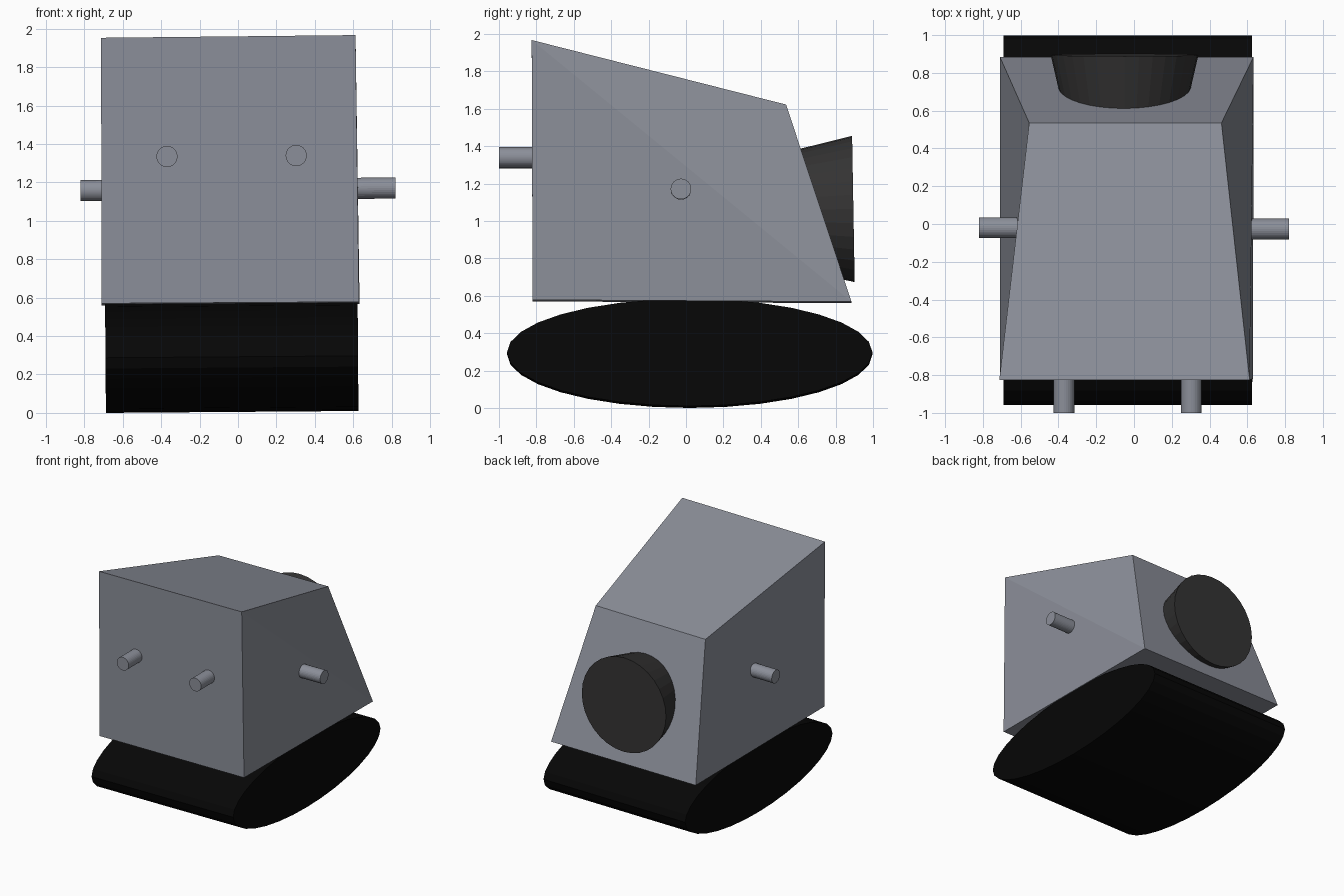
import bpy, bmesh
from mathutils import Vector, Matrix

if "Cube" in bpy.data.objects:
    bpy.data.objects.remove(bpy.data.objects["Cube"])


def material(name, r, g, b):
    m = bpy.data.materials.new(name)
    m.diffuse_color = (r, g, b, 1)
    m.use_nodes = True
    m.node_tree.nodes["Principled BSDF"].inputs["Base Color"].default_value = m.diffuse_color
    return m


def mesh_object(name, bm, mat):
    bmesh.ops.recalc_face_normals(bm, faces=bm.faces[:])
    me = bpy.data.meshes.new(name)
    bm.to_mesh(me)
    bm.free()
    me.materials.append(mat)
    ob = bpy.data.objects.new(name, me)
    bpy.context.collection.objects.link(ob)
    return ob


def rod(name, start, end, r1, r2, mat, squash=(1, 1)):
    """Capped cone or cylinder between two points, with an optional oval section."""
    a, b = Vector(start), Vector(end)
    bm = bmesh.new()
    bmesh.ops.create_cone(bm, cap_ends=True, segments=32, radius1=r1,
                          radius2=r2, depth=(b - a).length)
    turn = Vector((0, 0, 1)).rotation_difference(b - a).to_matrix().to_4x4()
    oval = Matrix.Diagonal((*squash, 1, 1))
    bm.transform(Matrix.Translation((a + b) / 2) @ turn @ oval)
    return mesh_object(name, bm, mat)


black = material("black", 0.002, 0.002, 0.002)
charcoal = material("charcoal", 0.034, 0.033, 0.033)
slate = material("slate", 0.26, 0.275, 0.32)

# Body: upright front, sloping roof and a narrowing, raked back
bm = bmesh.new()
corners = [
    [(-0.71, -0.82, 0.57), (0.63, -0.82, 0.578), (0.612, -0.825, 1.967), (-0.713, -0.825, 1.953)],
    [(-0.71, 0.885, 0.56), (0.633, 0.885, 0.568), (0.463, 0.535, 1.622), (-0.555, 0.535, 1.61)],
]
f, b = [[bm.verts.new(c) for c in ring] for ring in corners]
# The twisted sides are split: folded outwards on the right, inwards on the left
for face in (f, b, (f[0], f[1], b[1], b[0]), (f[2], f[3], b[3], b[2]),
             (f[1], b[1], f[2]), (b[1], b[2], f[2]),
             (f[0], b[3], b[0]), (f[0], f[3], b[3])):
    bm.faces.new(face)
mesh_object("body", bm, slate)

# Oval roller base, lying across x
rod("base_roller", (-0.69, 0.02, 0.287), (0.625, 0.02, 0.297), 1, 1, black,
    squash=(0.287, 0.977))

# Flared disc on the back
rod("back_disc", (-0.05, 0.50, 1.057), (-0.05, 0.895, 1.064), 0.30, 0.391, charcoal)

# Front pegs
for side, x, z in (("left", -0.37, 1.335), ("right", 0.303, 1.34)):
    rod("front_peg_" + side, (x, -0.70, z), (x, -1.0, z), 0.055, 0.055, slate)

# Side pegs
for side, x0, x1, y, z0, z1 in (("left", -0.5, -0.82, -0.02, 1.16, 1.157),
                                ("right", 0.5, 0.82, -0.027, 1.168, 1.171)):
    rod("side_peg_" + side, (x0, y, z0), (x1, y, z1), 0.055, 0.055, slate)
